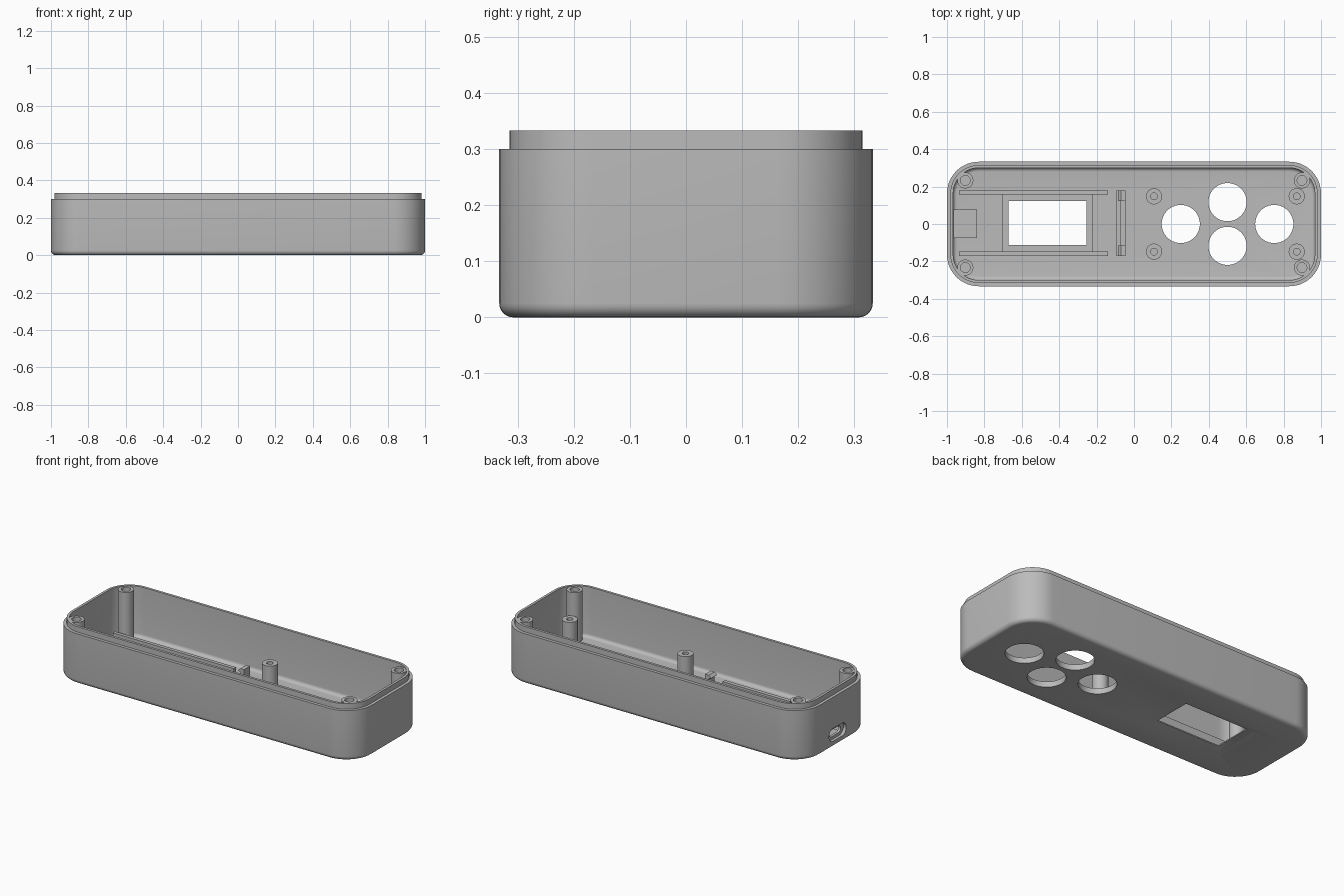
import bpy, bmesh, math

old = bpy.data.objects.get("Cube")
if old:
    bpy.data.objects.remove(old, do_unlink=True)

HX, HY, CORNER = 1.0, 0.333, 0.17
FLOOR, BODY, TOP = 0.033, 0.3, 0.333

grey = bpy.data.materials.new("plain grey plastic")
grey.use_nodes = True
COLOR = (0.5, 0.5, 0.5, 1)
grey.diffuse_color = COLOR
grey.node_tree.nodes["Principled BSDF"].inputs["Base Color"].default_value = COLOR


def rounded_rect(hx, hy, r, steps=12):
    """Counter-clockwise outline of a rounded rectangle."""
    pts = []
    for i, (sx, sy) in enumerate([(1, 1), (-1, 1), (-1, -1), (1, -1)]):
        for k in range(steps + 1):
            a = math.pi / 2 * (i + k / steps)
            pts.append((sx * (hx - r) + r * math.cos(a), sy * (hy - r) + r * math.sin(a)))
    return pts


def loft(name, rings):
    """Join rings of equal length into a closed skin with end caps."""
    bm = bmesh.new()
    loops = [[bm.verts.new(p) for p in ring] for ring in rings]
    for a, b in zip(loops, loops[1:]):
        for i in range(len(a)):
            j = (i + 1) % len(a)
            bm.faces.new((a[i], a[j], b[j], b[i]))
    bm.faces.new(loops[0][::-1])
    bm.faces.new(loops[-1])
    bmesh.ops.recalc_face_normals(bm, faces=bm.faces)
    mesh = bpy.data.meshes.new(name)
    bm.to_mesh(mesh)
    bm.free()
    mesh.materials.append(grey)
    obj = bpy.data.objects.new(name, mesh)
    bpy.context.scene.collection.objects.link(obj)
    return obj


def block(name, x, y, z):
    return loft(name, [[(x[0], y[0], h), (x[1], y[0], h), (x[1], y[1], h), (x[0], y[1], h)] for h in z])


def circle(x, y, r, z, n=40):
    return [(x + r * math.cos(2 * math.pi * i / n), y + r * math.sin(2 * math.pi * i / n), z)
            for i in range(n)]


def tube(name, x, y, r, hole, top):
    base = FLOOR - 0.01
    return loft(name, [circle(x, y, r, base), circle(x, y, r, top),
                       circle(x, y, hole, top), circle(x, y, hole, base + 0.02)])


def smooth(obj):
    bpy.ops.object.select_all(action='DESELECT')
    obj.select_set(True)
    bpy.context.view_layer.objects.active = obj
    bpy.ops.object.shade_smooth_by_angle(angle=math.radians(30))


# Case shell: outer fillet, wall, stepped lip, inner wall, floor fillet
fillet, wall, inner_fillet = 0.025, 0.033, 0.02
arc = [math.pi / 2 * k / 6 for k in range(7)]
profile = [(fillet * (1 - math.sin(a)), fillet * (1 - math.cos(a))) for a in arc]
profile += [(0, BODY), (0.018, BODY), (0.018, TOP), (wall, TOP)]
profile += [(wall + inner_fillet * (1 - math.cos(a)), FLOOR + inner_fillet * (1 - math.sin(a)))
            for a in arc]
shell = loft("case_shell", [[(x, y, z) for x, y in rounded_rect(HX - d, HY - d, CORNER - d)]
                            for d, z in profile])

# Cutters: button holes, screen window with outer bevel and inner pocket
cutters = [loft("button_cutter", [circle(x, y, 0.102, -0.1, 64), circle(x, y, 0.102, 0.1, 64)])
           for x, y in [(0.25, 0), (0.75, 0), (0.5, 0.117), (0.5, -0.117)]]
WX, WY = (-0.67, -0.254), (-0.112, 0.122)
cutters.append(block("window_cutter", WX, WY, (-0.1, 0.1)))
cutters.append(block("pocket_cutter", (-0.703, -0.222), (-0.147, 0.157), (0.022, 0.06)))


def grown(d, z):
    return [(WX[0] - d, WY[0] - d, z), (WX[1] + d, WY[0] - d, z),
            (WX[1] + d, WY[1] + d, z), (WX[0] - d, WY[1] + d, z)]


cutters.append(loft("bevel_cutter", [grown(0.045, -0.005), grown(0.04, 0), grown(0.002, 0.015)]))

# Cutters: cable port recess and through slot in the end wall
for hw, hh, x0, x1 in [(0.08, 0.038, -1.1, -0.982), (0.053, 0.02, -1.1, -0.94)]:
    outline = rounded_rect(hw, hh, hh * 0.98)
    cutters.append(loft("port_cutter", [[(x, y, 0.075 + z) for y, z in outline] for x in (x0, x1)]))

for c in cutters:
    mod = shell.modifiers.new("cut", 'BOOLEAN')
    mod.operation = 'DIFFERENCE'
    mod.solver = 'EXACT'
    mod.object = c
bpy.context.view_layer.update()
cut_mesh = bpy.data.meshes.new_from_object(
    shell.evaluated_get(bpy.context.evaluated_depsgraph_get()))
shell.modifiers.clear()
shell.data = cut_mesh
for c in cutters:
    bpy.data.objects.remove(c, do_unlink=True)
smooth(shell)

# Corner screw posts and shorter board posts
for sy, side in [(1, "back"), (-1, "front")]:
    for x, end in [(-0.902, "right"), (0.898, "left")]:
        smooth(tube(f"corner_post_{side}_{end}", x, sy * 0.233, 0.043, 0.026, TOP - 0.003))
    for x, end in [(0.107, "inner"), (0.87, "outer")]:
        smooth(tube(f"board_post_{side}_{end}", x, sy * 0.148, 0.043, 0.018, 0.193))

# Screen rails
base = FLOOR - 0.01
block("rail_back", (-0.935, -0.138), (0.157, 0.178), (base, 0.09))
block("rail_front", (-0.935, -0.138), (-0.17, -0.147), (base, 0.09))

# Cable port support pad
block("port_pad", (-0.975, -0.84), (-0.076, 0.078), (base, 0.045))

# Board stop with a hooked clip at each end
block("board_stop_step", (-0.094, -0.07), (-0.17, 0.178), (base, 0.06))
block("board_stop_wall", (-0.072, -0.045), (-0.17, 0.178), (base, 0.07))
hook = [(-0.07, base), (-0.045, base), (-0.045, 0.122), (-0.07, 0.122), (-0.086, 0.108), (-0.07, 0.1)]
for name, y0, y1 in [("clip_back", 0.122, 0.178), ("clip_front", -0.17, -0.114)]:
    loft(name, [[(x, y, z) for x, z in hook] for y in (y0, y1)])
